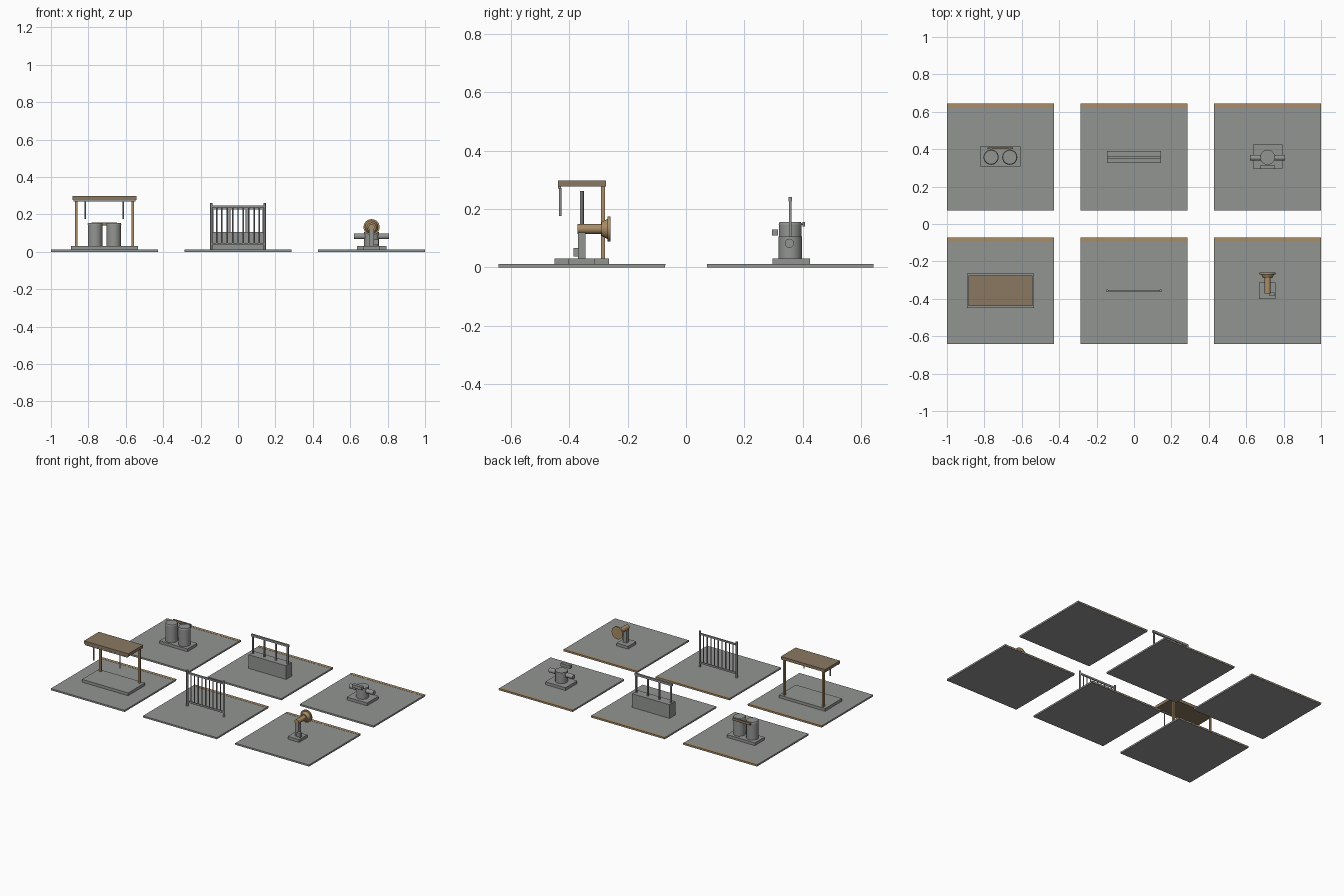
import bpy
import math

if "Cube" in bpy.data.objects:
    bpy.data.objects.remove(bpy.data.objects["Cube"])


def material(name, rgb):
    m = bpy.data.materials.new(name)
    m.diffuse_color = (*rgb, 1)
    m.use_nodes = True
    m.node_tree.nodes["Principled BSDF"].inputs["Base Color"].default_value = m.diffuse_color
    return m


GRAY = material("stone gray", (0.29, 0.30, 0.29))
WOOD = material("weathered wood", (0.26, 0.19, 0.12))
TAN = material("tan", (0.40, 0.27, 0.14))

X, Y = 5 / 7, 2.5 / 7      # tile spacing
HALF = 2 / 7               # half tile width
T = 0.0114                 # tile thickness
B = 0.031                  # top of the plinths


def box(name, mat, x0, x1, y0, y1, z0, z1):
    bpy.ops.mesh.primitive_cube_add(size=1, location=((x0 + x1) / 2, (y0 + y1) / 2, (z0 + z1) / 2))
    o = bpy.context.object
    o.scale = (x1 - x0, y1 - y0, z1 - z0)
    bpy.ops.object.transform_apply(location=False, rotation=False, scale=True)
    o.name = name
    o.data.materials.append(mat)
    return o


def block(name, mat, cx, cy, w, d, z0, z1):
    return box(name, mat, cx - w / 2, cx + w / 2, cy - d / 2, cy + d / 2, z0, z1)


def tube(name, mat, center, length, r1, r2=None, axis="z", sides=24):
    rot = {"z": (0, 0, 0), "x": (0, math.pi / 2, 0), "y": (-math.pi / 2, 0, 0)}[axis]
    bpy.ops.mesh.primitive_cone_add(vertices=sides, radius1=r1, radius2=r1 if r2 is None else r2,
                                    depth=length, location=center, rotation=rot)
    o = bpy.context.object
    o.name = name
    o.data.materials.append(mat)
    bpy.ops.object.shade_smooth_by_angle()
    return o


def post(name, mat, x, y, z0, z1, r, sides=12):
    return tube(name, mat, (x, y, (z0 + z1) / 2), z1 - z0, r, sides=sides)


# Six ground tiles, each with a tan strip along its back edge
for cx in (-X, 0, X):
    for cy in (-Y, Y):
        block("ground_tile", GRAY, cx, cy, 2 * HALF, 2 * HALF, 0, T)
        back = cy + HALF
        box("edge_strip", TAN, cx - HALF, cx + HALF, back - 0.021, back + 0.0005, 0.006, T + 0.001)

# Canopy: plinth, two rear posts, roof and two hanging rods
block("canopy_plinth", GRAY, -X, -Y, 0.357, 0.186, T, B)
block("canopy_roof", WOOD, -X, -Y + 0.001, 0.343, 0.164, 0.278, 0.298)
block("canopy_front_rail", GRAY, -X, -0.434, 0.330, 0.010, 0.270, 0.278)
for s in (-1, 1):
    block("canopy_post", TAN, -X + s * 0.151, -0.284, 0.013, 0.013, B, 0.278)
    post("hanging_rod", GRAY, -X + s * 0.102, -0.431, 0.176, 0.272, 0.004)

# Fence: end posts, two rails and nine bars
for s in (-1, 1):
    post("fence_post", GRAY, s * 0.143, -Y, T, 0.262, 0.0068)
for z in (0.042, 0.243):
    block("fence_rail", GRAY, 0, -Y, 0.286, 0.008, z - 0.006, z + 0.006)
for i in range(-4, 5):
    post("fence_bar", GRAY, i * 0.0286, -Y, 0.042, 0.243, 0.0038, 8)

# Low wall with a railing on top
block("low_wall", GRAY, 0, Y, 0.290, 0.064, T, 0.107)
block("wall_rail", GRAY, 0, Y, 0.290, 0.013, 0.226, 0.241)
for i in (-1.5, -0.5, 0.5, 1.5):
    block("rail_post", GRAY, i * 0.09, Y, 0.010, 0.010, 0.107, 0.228)

# Twin tanks on a plinth with a wooden plate behind
block("tank_plinth", GRAY, -X, Y + 0.003, 0.217, 0.107, T, B)
for s in (-1, 1):
    cx = -X + s * 0.05
    post("tank", GRAY, cx, Y, B, 0.147, 0.039, 32)
    tube("tank_lid", GRAY, (cx, Y, 0.151), 0.008, 0.0405, 0.037, sides=32)
    box("plate_bracket", GRAY, cx - 0.005, cx + 0.005, 0.385, 0.402, 0.145, 0.151)
box("wooden_plate", WOOD, -X - 0.068, -X + 0.068, 0.400, 0.408, 0.140, 0.156)

# Valve: plinth, round body, cross pipe and a raised block in front
block("valve_plinth", GRAY, X, Y + 0.003, 0.157, 0.129, T, B)
post("valve_body", GRAY, X, Y, B, 0.107, 0.040, 24)
tube("cross_pipe", GRAY, (X, 0.354, 0.083), 0.186, 0.0155, axis="x")
box("raised_block", GRAY, X - 0.037, X + 0.037, 0.294, 0.316, 0.110, 0.131)

# Horn: plinth, upright, horizontal tube with a flared rear disc
block("horn_plinth", GRAY, X - 0.003, -Y, 0.088, 0.090, T, B)
block("horn_upright", GRAY, X, -Y, 0.026, 0.026, B, 0.120)
box("control_box", GRAY, X + 0.010, X + 0.038, -0.386, -0.366, 0.038, 0.067)
tube("horn_tube", TAN, (X, -0.326, 0.132), 0.092, 0.0165, axis="y")
tube("horn_flare", TAN, (X, -0.279, 0.132), 0.022, 0.024, 0.035, axis="y", sides=32)
tube("horn_disc", TAN, (X, -0.264, 0.132), 0.010, 0.043, axis="y", sides=32)
